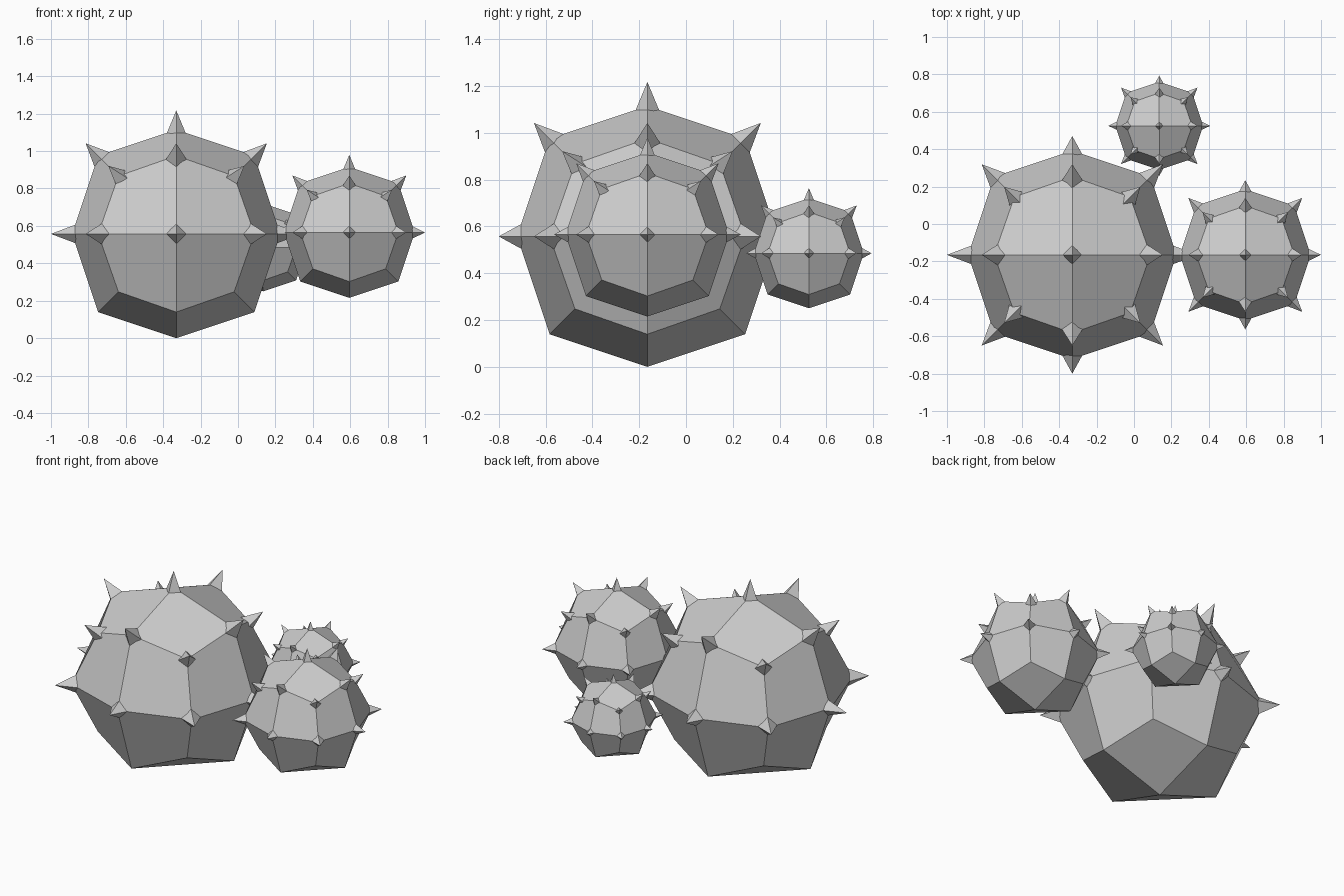
import bpy
import bmesh
from itertools import product
from mathutils import Vector

cube = bpy.data.objects.get("Cube")
if cube:
    bpy.data.objects.remove(cube, do_unlink=True)

# One plain grey
grey = bpy.data.materials.new("stone_grey")
grey.use_nodes = True
colour = (0.6, 0.6, 0.6, 1)
grey.diffuse_color = colour
grey.node_tree.nodes["Principled BSDF"].inputs["Base Color"].default_value = colour

# Distance factor of a ball vertex: face centre, edge middle or corner
FACTOR = {1: 1.0, 2: 0.75, 3: 5 / 9}


def ball_point(cell):
    """Vertex of the rounded cube for a direction made of -1, 0 and 1."""
    return Vector(cell) * FACTOR[sum(abs(c) for c in cell)]


def add_object(name, bm, location, radius):
    bmesh.ops.recalc_face_normals(bm, faces=bm.faces)
    mesh = bpy.data.meshes.new(name)
    bm.to_mesh(mesh)
    bm.free()
    mesh.materials.append(grey)
    obj = bpy.data.objects.new(name, mesh)
    obj.location = location
    obj.scale = (radius,) * 3
    bpy.context.collection.objects.link(obj)


def make_ball(name, location, radius):
    """Cube cut once and rounded into 24 flat kites."""
    bm = bmesh.new()
    bmesh.ops.create_cube(bm, size=2)
    bmesh.ops.subdivide_edges(bm, edges=bm.edges[:], cuts=1, use_grid_fill=True)
    for v in bm.verts:
        v.co = ball_point([round(c) for c in v.co])
    add_object(name, bm, location, radius)


def add_spike(bm, point, length, sunk=0.06, width=0.077):
    """Four-sided thorn pointing outwards, with its base under the surface."""
    axis = point.normalized()
    side = Vector((0, 0, 1)).cross(axis)
    side = side.normalized() if side.length > 0.01 else Vector((1, 0, 0))
    up = axis.cross(side)
    base_width = width * (1 + sunk / length)
    centre = point - axis * sunk
    base = [bm.verts.new(centre + d * base_width) for d in (side, up, -side, -up)]
    tip = bm.verts.new(point + axis * length)
    bm.faces.new(base)
    for i in range(4):
        bm.faces.new((base[i], base[(i + 1) % 4], tip))


def make_spikes(name, location, radius, side_length):
    """Thorns on every vertex from the middle of the ball upwards."""
    bm = bmesh.new()
    for cell in product((-1, 0, 1), (-1, 0, 1), (0, 1)):
        if any(cell):
            length = 0.17
            if cell[1:] == (0, 0):
                length = side_length
            elif cell[::2] == (0, 0):
                length = 0.14
            elif cell[:2] == (0, 0):
                length = 0.185
            add_spike(bm, ball_point(cell), length)
    add_object(name, bm, location, radius)


# Three thorny balls of falling size
BALLS = (
    ("large", (-0.33, -0.165, 0.557), 0.557, 0.203),
    ("medium", (0.595, -0.165, 0.565), 0.35, 0.157),
    ("small", (0.135, 0.525, 0.485), 0.235, 0.16),
)
for size, location, radius, side_length in BALLS:
    make_ball(size + "_ball", location, radius)
    make_spikes(size + "_spikes", location, radius, side_length)
